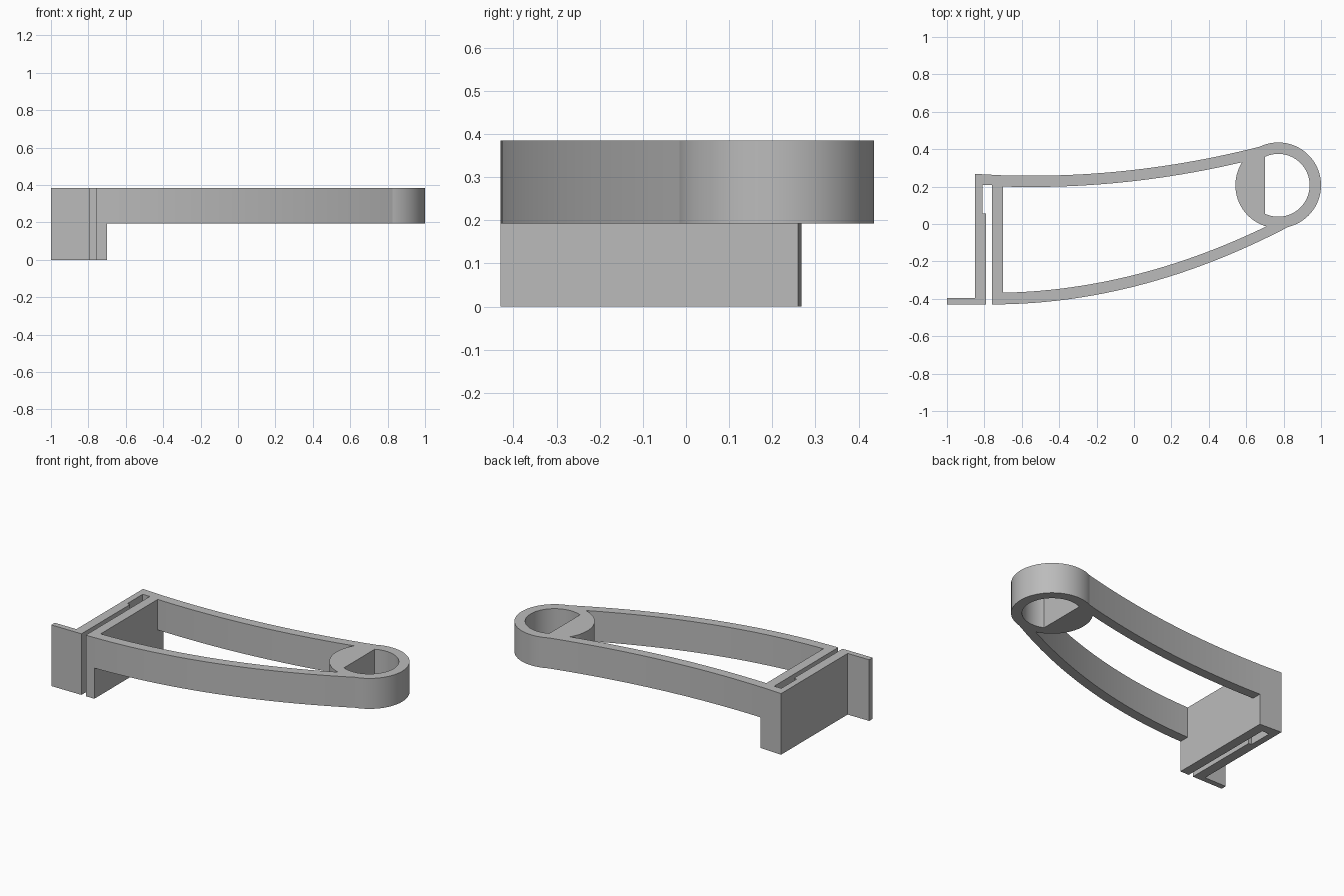
import bpy, bmesh, math

cube = bpy.data.objects.get("Cube")
if cube:
    bpy.data.objects.remove(cube, do_unlink=True)

grey = bpy.data.materials.new("plain grey")
grey.use_nodes = True
colour = (0.5, 0.5, 0.5, 1)
grey.diffuse_color = colour
grey.node_tree.nodes["Principled BSDF"].inputs["Base Color"].default_value = colour

TOP, MID = 0.385, 0.193


def plate(name, loops, z0, z1):
    """Extrude a flat outline (first loop) with optional holes (other loops)."""
    bm = bmesh.new()
    edges = []
    for loop in loops:
        vs = [bm.verts.new((x, y, z0)) for x, y in loop]
        edges += [bm.edges.new((vs[i - 1], vs[i])) for i in range(len(vs))]
    bmesh.ops.triangle_fill(bm, edges=edges, use_beauty=True)
    ext = bmesh.ops.extrude_face_region(bm, geom=bm.faces[:], use_keep_orig=True)
    verts = [v for v in ext["geom"] if isinstance(v, bmesh.types.BMVert)]
    bmesh.ops.translate(bm, verts=verts, vec=(0, 0, z1 - z0))
    bmesh.ops.recalc_face_normals(bm, faces=bm.faces[:])
    mesh = bpy.data.meshes.new(name)
    bm.to_mesh(mesh)
    bm.free()
    mesh.materials.append(grey)
    obj = bpy.data.objects.new(name, mesh)
    bpy.context.collection.objects.link(obj)
    bpy.ops.object.select_all(action='DESELECT')
    obj.select_set(True)
    bpy.context.view_layer.objects.active = obj
    bpy.ops.object.shade_smooth_by_angle(angle=math.radians(30))
    return obj


def bow(x0, x1, vertex_x, vertex_y, bend, n=28):
    """Points along a gently bowed line."""
    xs = [x0 + (x1 - x0) * i / n for i in range(n + 1)]
    return [(x, vertex_y + bend * (x - vertex_x) ** 2) for x in xs]


def arc(r, a0, a1, n):
    return [(0.771 + r * math.cos(a0 + (a1 - a0) * i / n),
             0.207 + r * math.sin(a0 + (a1 - a0) * i / n)) for i in range(n + 1)]


# Folded clip: flange, stepped outer wall, bridge and inner wall
clip = [(-1, -0.43), (-0.79, -0.43), (-0.79, 0.055), (-0.81, 0.055),
        (-0.81, 0.208), (-0.76, 0.208), (-0.76, -0.43), (-0.70, -0.43),
        (-0.70, 0.26), (-0.85, 0.268), (-0.85, -0.395), (-1, -0.395)]
plate("folded_clip", [clip], 0, TOP)

# Two bowed arms
back = bow(-0.70, 0.69, -0.55, 0.258, 0.104)
back_inner = bow(0.69, -0.70, -0.55, 0.198, 0.104)
plate("back_arm", [back + back_inner], MID, TOP)
front = bow(-0.70, 0.83, -0.76, -0.43, 0.165)
front_inner = bow(0.72, -0.70, -0.76, -0.368, 0.165)
plate("front_arm", [front + front_inner], MID, TOP)

# End ring with a D-shaped hole
flat = math.acos(-0.07 / 0.168)
rim = arc(0.229, 0, math.tau, 72)[:-1]
plate("end_ring", [rim, arc(0.168, -flat, flat, 48)], MID, TOP)
